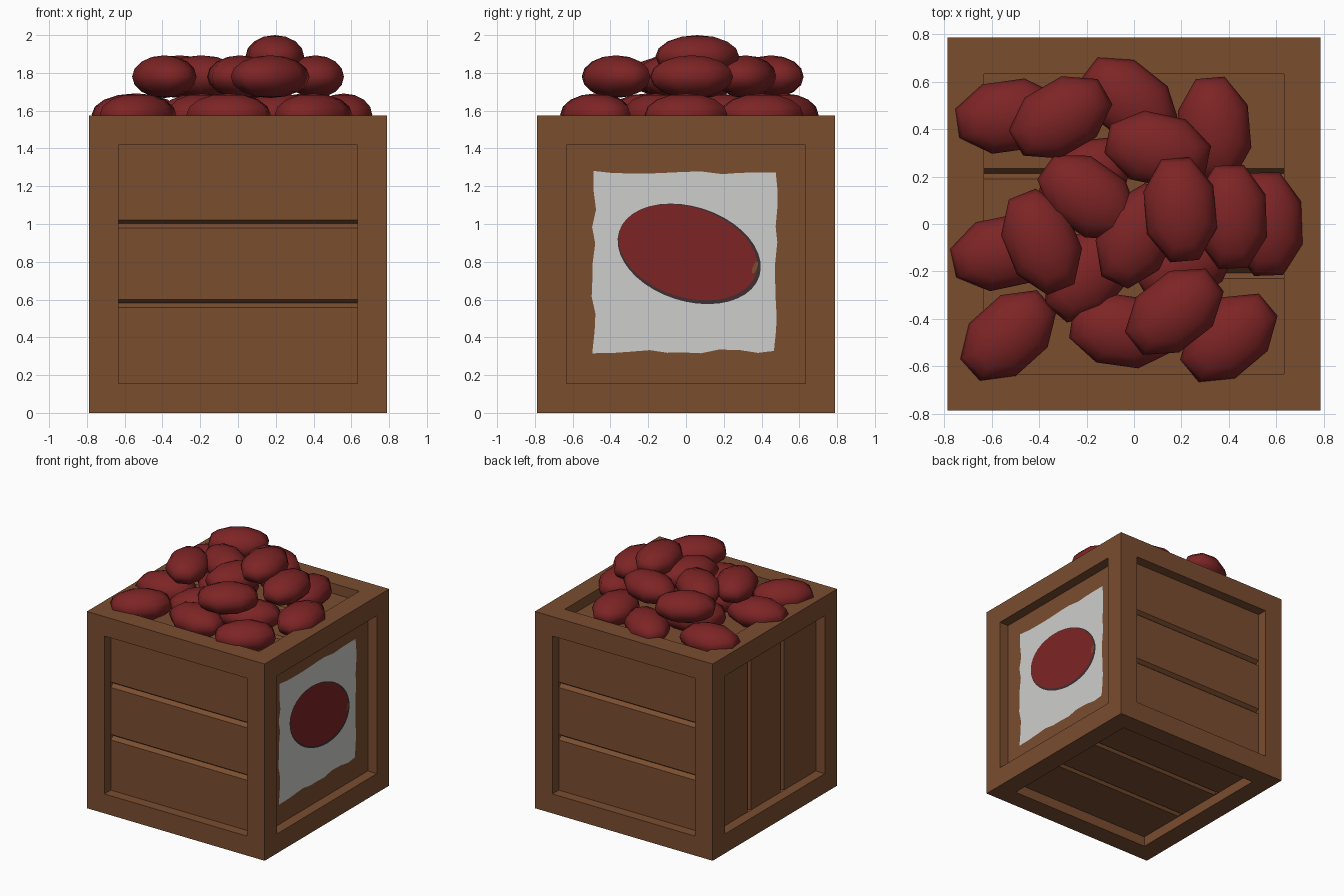
import bpy, bmesh, math, random
from mathutils import Vector, Matrix

if "Cube" in bpy.data.objects:
    bpy.data.objects.remove(bpy.data.objects["Cube"])

random.seed(4)
HALF, INNER, DEEP = 0.7875, 0.632, 0.707   # crate half size, frame opening, recessed panel
MID = Vector((0, 0, HALF))


def material(name, rgb):
    lin = [((c / 255 + 0.055) / 1.055) ** 2.4 for c in rgb]
    m = bpy.data.materials.new(name)
    m.diffuse_color = (*lin, 1)
    m.use_nodes = True
    m.node_tree.nodes["Principled BSDF"].inputs["Base Color"].default_value = m.diffuse_color
    return m


WOOD = material("brown wood", (122, 77, 47))
RED = material("dark red skin", (125, 36, 37))
PAPER = material("off white paper", (206, 206, 204))
INK = material("dark outline ink", (62, 46, 49))


def finish(bm, name, mat, smooth=False):
    bmesh.ops.remove_doubles(bm, verts=bm.verts, dist=1e-5)
    mesh = bpy.data.meshes.new(name)
    for f in bm.faces:
        f.smooth = smooth
    bm.to_mesh(mesh)
    bm.free()
    mesh.materials.append(mat)
    ob = bpy.data.objects.new(name, mesh)
    bpy.context.collection.objects.link(ob)
    return ob


def face(bm, pts):
    return bm.faces.new([bm.verts.new(p) for p in pts])


X, Y, Z = Vector((1, 0, 0)), Vector((0, 1, 0)), Vector((0, 0, 1))
# name, outward normal, direction across the planks, has plank grooves
SIDES = [("front", -Y, Z, True), ("back", Y, Z, True), ("left", -X, Y, True),
         ("right", X, Y, False), ("top", Z, Y, True), ("bottom", -Z, Y, True)]

# Crate frame: a square border with a recessed wall on all six sides
frame = bmesh.new()
for name, n, u, grooved in SIDES:
    v = n.cross(u)
    rings = [[MID + u * a * r + v * b * r + n * d
              for a, b in ((-1, -1), (1, -1), (1, 1), (-1, 1))]
             for r, d in ((HALF, HALF), (INNER, HALF), (INNER, DEEP))]
    for outer, inner in zip(rings, rings[1:]):
        for k in range(4):
            j = (k + 1) % 4
            face(frame, (outer[k], outer[j], inner[j], inner[k]))

    # Recessed panel: three planks divided by V grooves
    profile = [(-INNER, 0), (INNER, 0)]
    if grooved:
        cuts = [(s + o, d) for s in (-0.21, 0.21)
                for o, d in ((-0.02, 0), (0.004, -0.03), (0.024, 0))]
        profile = [profile[0]] + cuts + [profile[1]]
    panel = bmesh.new()
    for (s0, d0), (s1, d1) in zip(profile, profile[1:]):
        p0 = MID + u * s0 + n * (DEEP + d0)
        p1 = MID + u * s1 + n * (DEEP + d1)
        face(panel, (p0 - v * INNER, p1 - v * INNER, p1 + v * INNER, p0 + v * INNER))
    finish(panel, name + "_panel", WOOD)
finish(frame, "crate_frame", WOOD)


def plate(name, outline, x, mat):
    """Thin decal on the right panel from a (y, z) outline."""
    bm = bmesh.new()
    face(bm, [(x, y, z) for y, z in outline])
    finish(bm, name, mat)


def ellipse(cy, cz, a, b, tilt, count=40):
    c, s = math.cos(tilt), math.sin(tilt)
    pts = []
    for i in range(count):
        t = 2 * math.pi * i / count
        p, q = a * math.cos(t), b * math.sin(t)
        pts.append((cy + p * c - q * s, cz + p * s + q * c))
    return pts


# Paper label with ragged edges
paper = []
corners = [(-0.49, 0.325), (0.47, 0.325), (0.475, 1.275), (-0.485, 1.275)]
for (y0, z0), (y1, z1) in zip(corners, corners[1:] + corners[:1]):
    for i in range(10):
        t = i / 10
        paper.append((y0 + (y1 - y0) * t + random.uniform(-0.012, 0.012),
                      z0 + (z1 - z0) * t + random.uniform(-0.012, 0.012)))
plate("paper_label", paper, DEEP + 0.002, PAPER)
plate("label_outline", ellipse(0.017, 0.842, 0.39, 0.25, -0.31), DEEP + 0.004, INK)
plate("label_potato", ellipse(0.010, 0.85, 0.378, 0.238, -0.31), DEEP + 0.006, RED)
plate("label_spot", ellipse(0.365, 0.77, 0.035, 0.012, 1.2, 12), DEEP + 0.008, WOOD)

# Potatoes: x, y, heading in degrees, for each layer height
LAYERS = {
    1.578: [(-0.53, 0.455, 8), (-0.02, 0.52, -38), (0.34, 0.40, 95), (-0.21, 0.18, 40),
            (-0.55, -0.12, 12), (-0.19, -0.21, 50), (0.56, 0.0, 92), (0.22, -0.16, 30),
            (-0.05, -0.45, -8), (0.40, -0.48, 40), (-0.53, -0.47, 42)],
    1.78: [(-0.31, 0.45, 30), (0.10, 0.315, -12), (-0.195, 0.115, -35), (-0.39, -0.075, 112),
           (0.01, -0.05, 65), (0.41, 0.03, 92), (0.17, -0.37, 38)],
    1.887: [(0.195, 0.06, 95)],
}
count = 0
for z, spots in LAYERS.items():
    for x, y, heading in spots:
        count += 1
        bm = bmesh.new()
        bmesh.ops.create_uvsphere(bm, u_segments=8, v_segments=8, radius=1)
        bm.transform(Matrix.Translation((x, y, z))
                     @ Matrix.Rotation(math.radians(heading), 4, 'Z')
                     @ Matrix.Diagonal((0.235, 0.16, 0.113, 1))
                     @ Matrix.Rotation(math.radians(22.5), 4, 'Z'))
        finish(bm, f"potato_{count}", RED, smooth=True)
